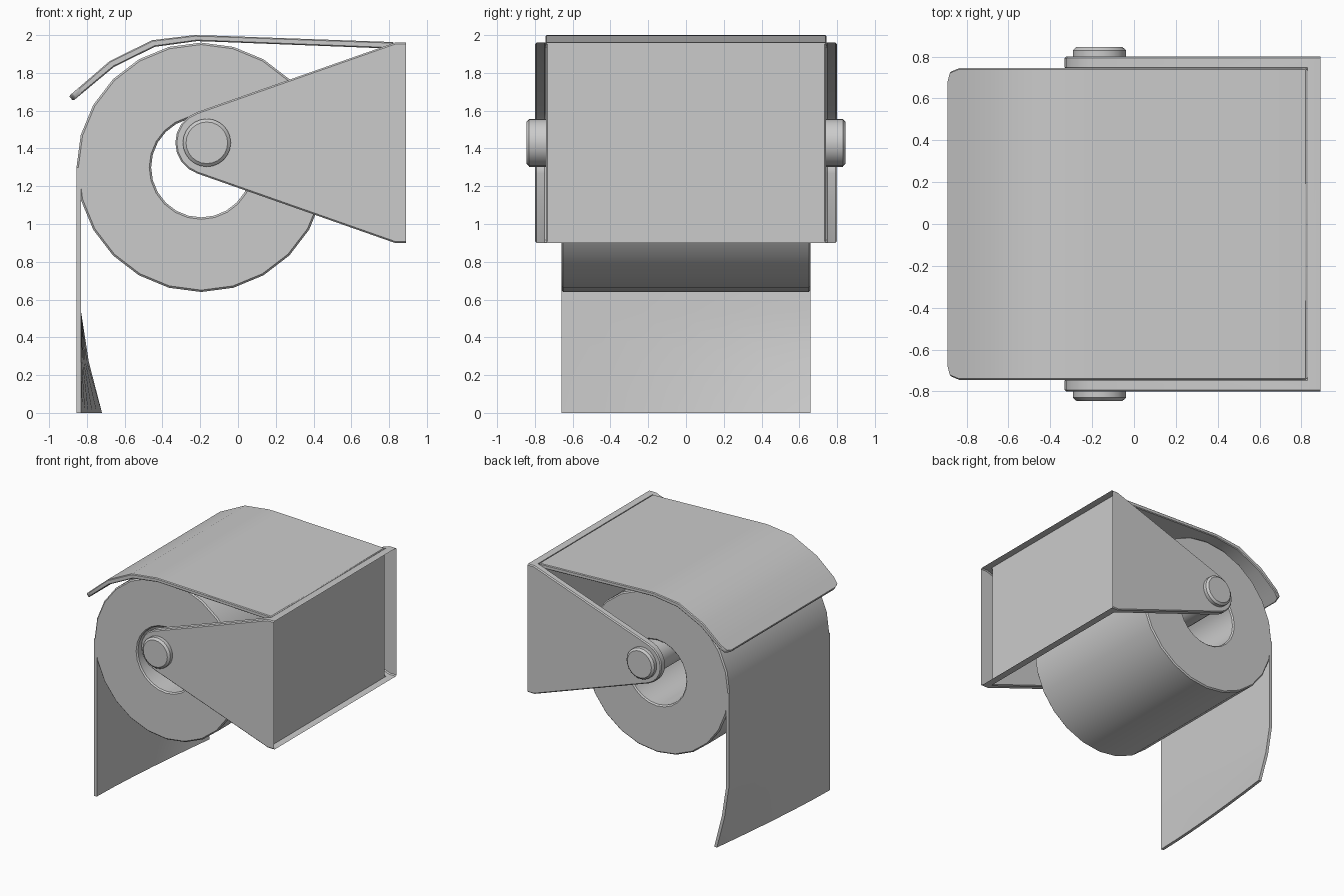
import bpy, bmesh
from math import cos, sin, pi, radians

if "Cube" in bpy.data.objects:
    bpy.data.objects.remove(bpy.data.objects["Cube"])


def make(name, verts, faces, bevel=0.0, solid=0.0, angle=35):
    """Mesh object with optional thickness and edge bevel, smooth by angle."""
    me = bpy.data.meshes.new(name)
    me.from_pydata(verts, [], faces)
    bm = bmesh.new()
    bm.from_mesh(me)
    bmesh.ops.remove_doubles(bm, verts=bm.verts, dist=1e-5)
    bmesh.ops.recalc_face_normals(bm, faces=bm.faces)
    bm.to_mesh(me)
    bm.free()
    ob = bpy.data.objects.new(name, me)
    bpy.context.collection.objects.link(ob)
    bpy.ops.object.select_all(action='DESELECT')
    ob.select_set(True)
    bpy.context.view_layer.objects.active = ob
    if solid:
        m = ob.modifiers.new("thickness", 'SOLIDIFY')
        m.thickness, m.offset = abs(solid), (-1 if solid > 0 else 1)
        bpy.ops.object.modifier_apply(modifier=m.name)
    if bevel:
        m = ob.modifiers.new("bevel", 'BEVEL')
        m.width, m.segments, m.limit_method = bevel, 1, 'ANGLE'
        m.angle_limit = radians(50)
        bpy.ops.object.modifier_apply(modifier=m.name)
    bpy.ops.object.shade_smooth_by_angle(angle=radians(angle))
    return ob


def grid(rows, close_u=False, close_v=False):
    """Quads over rows of points, optionally wrapping in either direction."""
    n, k = len(rows), len(rows[0])
    verts = [p for r in rows for p in r]
    faces = [(i * k + j, i * k + (j + 1) % k,
              (i + 1) % n * k + (j + 1) % k, (i + 1) % n * k + j)
             for i in range(n if close_u else n - 1)
             for j in range(k if close_v else k - 1)]
    return verts, faces


def ring(cx, cz, r, y, n=24):
    return [(cx + r * cos(2 * pi * i / n), y, cz + r * sin(2 * pi * i / n))
            for i in range(n)]


# paper roll: hollow 24-sided tube
RX, RZ = -0.195, 1.30
v, f = grid([ring(RX, RZ, r, y) for r, y in
             ((0.66, -0.66), (0.66, 0.66), (0.265, 0.66), (0.265, -0.66))],
            close_u=True, close_v=True)
make("paper_roll", v, f, bevel=0.01)

# hanging sheet: straight on the front edge, curling inward at the back corner
rows = []
for z, curl in ((1.30, 0), (0.80, 0), (0.53, 0), (0.27, 0.04), (0, 0.11)):
    rows.append([(-0.855 + curl * t ** 1.5, -0.66 + 1.32 * t, z)
                 for t in (i / 6 for i in range(7))])
sv, sf = grid(rows)
k = len(sv)
inner = [(x + 0.025, y, z) for x, y, z in sv]
faces = sf + [tuple(i + k for i in q) for q in sf]
loop = list(range(7)) + [13, 20, 27, 34, 33, 32, 31, 30, 29, 28, 21, 14, 7]
faces += [(a, b, b + k, a + k) for a, b in zip(loop, loop[1:] + loop[:1])]
make("hanging_sheet", sv + inner, faces)

# spindle through the roll with chamfered ends
v, f = grid([ring(-0.165, 1.43, r, y) for r, y in
             ((0.11, -0.845), (0.127, -0.83), (0.127, 0.83), (0.11, 0.845))],
            close_v=True)
f += [tuple(range(24)), tuple(range(72, 96))]
make("spindle", v, f)

# holder: thin hollow shell, two tapered arms and a recessed back panel, open at the wall
TOP, BOT, PANEL, WALL, OUT, IN = 1.96, 0.90, 0.83, 0.89, 0.80, 0.74
arc = [(-0.16 + 0.172 * cos(radians(a)), 1.43 + 0.172 * sin(radians(a)))
       for a in (109 + 142 * i / 8 for i in range(9))]
arm = [(PANEL, TOP)] + arc + [(PANEL, BOT)]
verts, faces = [], []


def face(*pts):
    faces.append(tuple(range(len(verts), len(verts) + len(pts))))
    verts.extend(pts)


for s in (-1, 1):
    face(*[(x, s * OUT, z) for x, z in [(WALL, TOP)] + arm + [(WALL, BOT)]])
    face(*[(x, s * IN, z) for x, z in arm])
    for (x0, z0), (x1, z1) in zip(arm, arm[1:]):
        face((x0, s * OUT, z0), (x1, s * OUT, z1), (x1, s * IN, z1), (x0, s * IN, z0))
face(*[(PANEL, y, z) for y, z in ((-IN, BOT), (IN, BOT), (IN, TOP), (-IN, TOP))])
for z in (TOP, BOT):
    face((WALL, -OUT, z), (PANEL, -OUT, z), (PANEL, -IN, z),
         (PANEL, IN, z), (PANEL, OUT, z), (WALL, OUT, z))
make("holder_frame", verts, faces, bevel=0.008)

# curved cover flap with clipped front corners
top = [(-0.895, 1.677, 0.67), (-0.88, 1.69, 0.727), (-0.837, 1.727, 0.745),
       (-0.68, 1.862, 0.745), (-0.455, 1.973, 0.745), (-0.23, 2.0, 0.745),
       (-0.15, 1.998, 0.745), (0.825, 1.963, 0.745)]
low = [(-0.873, 1.652), (-0.858, 1.664), (-0.815, 1.70), (-0.656, 1.832),
       (-0.44, 1.938), (-0.22, 1.968), (-0.15, 1.966), (0.825, 1.928)]
rows = [[(x, -w, z), (x, w, z), (lx, w, lz), (lx, -w, lz)]
        for (x, z, w), (lx, lz) in zip(top, low)]
v, f = grid(rows, close_v=True)
f += [(0, 1, 2, 3), tuple(range(len(v) - 4, len(v)))]
make("cover_flap", v, f, bevel=0.006)
